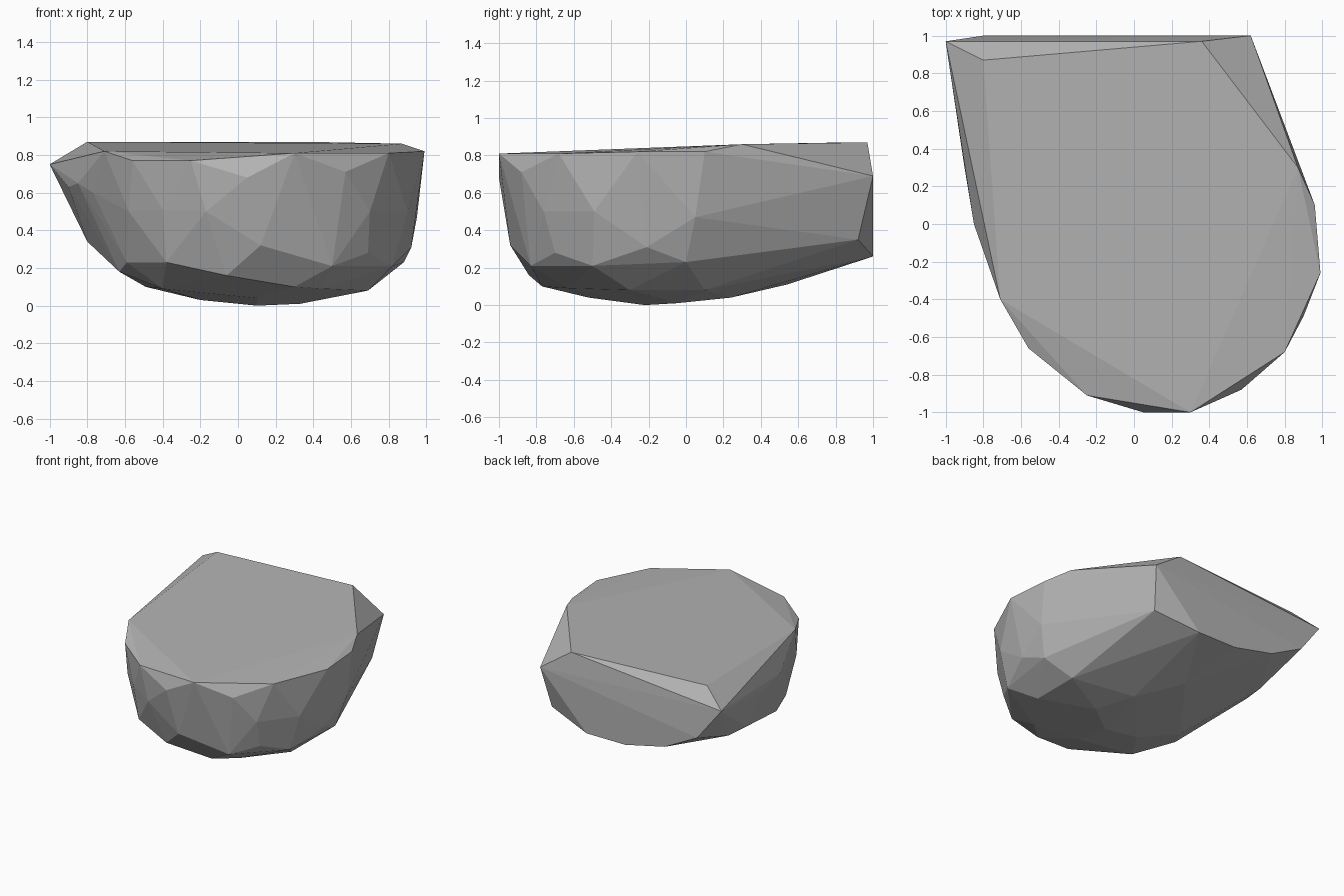
import bpy
import bmesh
import math

cube = bpy.data.objects.get("Cube")
if cube:
    bpy.data.objects.remove(cube, do_unlink=True)


def make_material(name, grey):
    """One flat grey, shown the same in the viewport and in a render."""
    colour = (grey, grey, grey, 1.0)
    material = bpy.data.materials.new(name)
    material.use_nodes = True
    material.diffuse_color = colour
    shader = material.node_tree.nodes["Principled BSDF"]
    shader.inputs["Base Color"].default_value = colour
    shader.inputs["Roughness"].default_value = 0.9
    return material


def faceted_stone(name, outlines, material):
    """Wrap a stack of outlines in one tight, flat-faced skin."""
    bm = bmesh.new()
    for outline in outlines:
        for corner in outline:
            bm.verts.new(corner)
    result = bmesh.ops.convex_hull(bm, input=bm.verts[:])
    loose = set(result["geom_interior"]) | set(result["geom_unused"])
    spare = [v for v in loose if isinstance(v, bmesh.types.BMVert)]
    bmesh.ops.delete(bm, geom=spare, context="VERTS")
    # Merge nearly level neighbours into broad chipped facets
    bmesh.ops.dissolve_limit(bm, angle_limit=math.radians(1.5),
                             verts=bm.verts[:], edges=bm.edges[:])
    bmesh.ops.recalc_face_normals(bm, faces=bm.faces[:])
    mesh = bpy.data.meshes.new(name)
    bm.to_mesh(mesh)
    bm.free()
    mesh.materials.append(material)
    stone = bpy.data.objects.new(name, mesh)
    bpy.context.collection.objects.link(stone)
    return stone


# Broad, slightly tilted top
top_rim = [
    (-.8, .87, .87), (.36, .97, .87), (.87, .3, .86), (.96, .1, .82),
    (.99, -.26, .82), (.8, -.68, .81), (.3, -1, .81), (-.25, -.91, .77),
    (-.56, -.66, .77), (-.71, -.4, .82),
]

# Split-off flat back
back_face = [
    (-1, .97, .75), (.62, 1, .69), (.57, .92, .35), (.2, 1, .26),
    (-.15, 1, .26), (-.51, 1, .34), (-.8, 1, .49),
]

# Chipped corners round the middle of the side
side_chips = [
    (-.9, .3, .63), (-.85, 0, .65), (-.77, -.2, .6), (-.58, -.6, .5),
    (-.4, -.78, .51), (-.17, -.92, .5), (.05, -1, .68), (.4, -.9, .44),
    (.57, -.88, .71), (.7, -.76, .5), (.9, -.49, .5), (.95, .05, .47),
]

# Corners where the side turns under
lower_chips = [
    (-.77, .55, .33), (-.8, .37, .34), (-.63, -.27, .18), (-.59, -.45, .23),
    (-.38, -.74, .23), (-.06, -.84, .16), (.12, -.94, .32), (.5, -.83, .21),
    (.69, -.7, .28), (.82, -.5, .21), (.92, -.21, .31), (.88, 0, .23),
]

# Rounded underside
underside = [
    (-.49, -.05, .1), (-.4, -.5, .09), (.3, -.77, .1), (.45, -.63, .09),
    (.69, -.3, .08), (.69, .1, .08), (.1, -.52, .04), (-.2, -.2, .03),
    (.1, -.22, 0), (.33, -.05, .01), (.2, .24, .04), (-.05, .54, .11),
]

stone_grey = make_material("stone_grey", .45)
faceted_stone("boulder",
              [top_rim, back_face, side_chips, lower_chips, underside],
              stone_grey)
